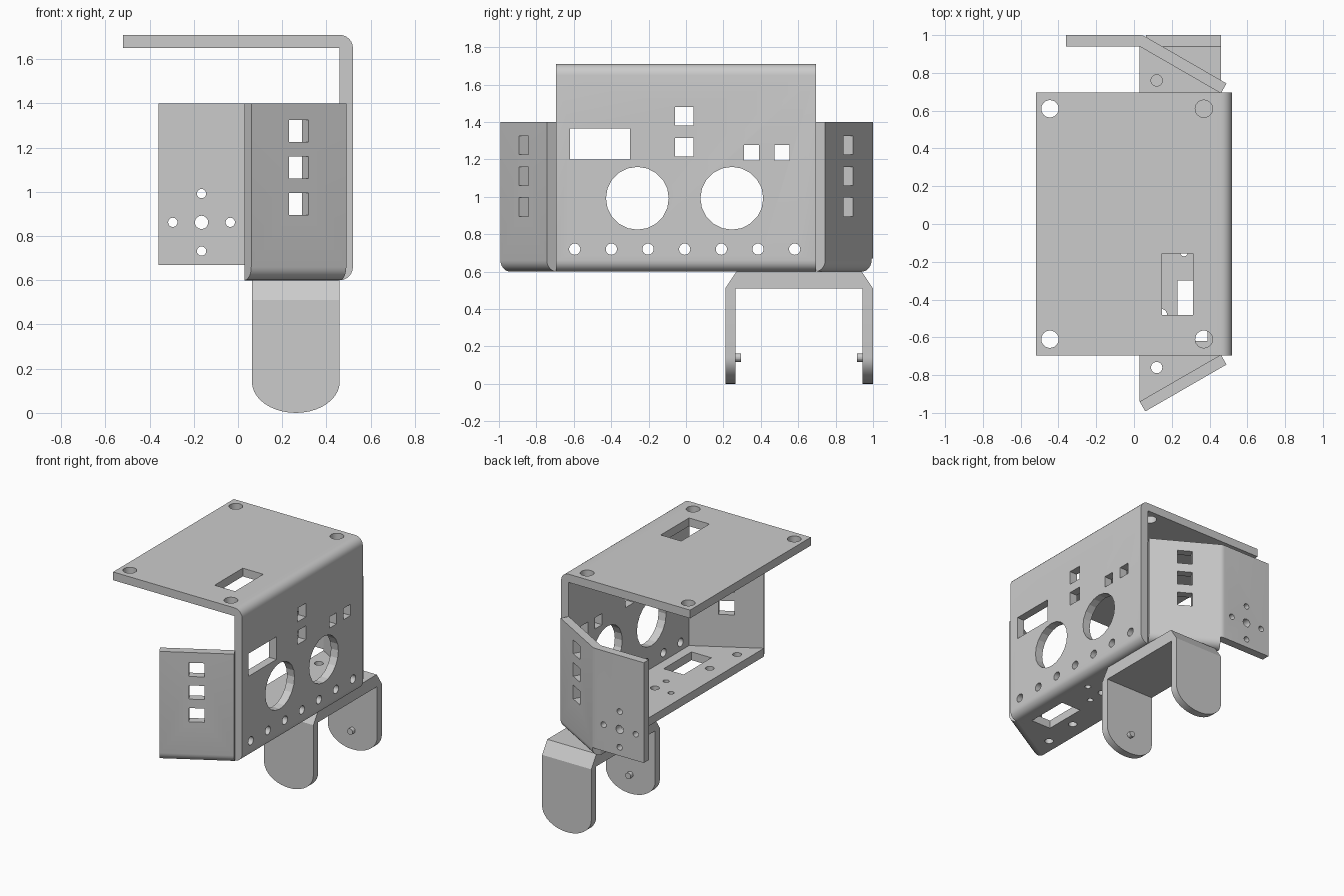
import bpy, bmesh
from math import sin, cos, pi
from mathutils import Vector as V

if "Cube" in bpy.data.objects:
    bpy.data.objects.remove(bpy.data.objects["Cube"])

X, Y, Z = V((1, 0, 0)), V((0, 1, 0)), V((0, 0, 1))
T = 0.06  # sheet thickness


def add_prism(bm, pts, vec):
    """Extrude a planar outline along vec."""
    a = [bm.verts.new(p) for p in pts]
    b = [bm.verts.new(p + vec) for p in pts]
    bm.faces.new(a)
    bm.faces.new(b[::-1])
    for i in range(len(a)):
        j = (i + 1) % len(a)
        bm.faces.new((a[j], a[i], b[i], b[j]))


def make(name, prisms):
    bm = bmesh.new()
    for pts, vec in prisms:
        add_prism(bm, pts, vec)
    bmesh.ops.recalc_face_normals(bm, faces=bm.faces)
    me = bpy.data.meshes.new(name)
    bm.to_mesh(me)
    bm.free()
    ob = bpy.data.objects.new(name, me)
    bpy.context.collection.objects.link(ob)
    return ob


def finish(ob):
    bpy.ops.object.select_all(action='DESELECT')
    bpy.context.view_layer.objects.active = ob
    ob.select_set(True)
    for m in list(ob.modifiers):
        bpy.ops.object.modifier_apply(modifier=m.name)
    bpy.ops.object.shade_smooth_by_angle(angle=0.3)


def cut(ob, holes):
    tool = make("hole_cutter", holes)
    tool.hide_render = True
    m = ob.modifiers.new("holes", 'BOOLEAN')
    m.operation, m.solver, m.object = 'DIFFERENCE', 'EXACT', tool
    finish(ob)
    bpy.data.objects.remove(tool)


def arc(cx, cy, r, a0, a1, n=6):
    return [(cx + r * cos(a0 + (a1 - a0) * i / n),
             cy + r * sin(a0 + (a1 - a0) * i / n)) for i in range(n + 1)]


def round_hole(c, u, v, r, depth=0.2, n=24):
    w = u.cross(v) * depth
    return ([c - w / 2 + u * x + v * y for x, y in arc(0, 0, r, 0, 2 * pi, n)[:-1]], w)


def rect_hole(c, u, v, a, b, depth=0.2):
    w = u.cross(v) * depth
    return ([c - w / 2 + u * i * a / 2 + v * j * b / 2
             for i, j in ((-1, -1), (1, -1), (1, 1), (-1, 1))], w)


def cross_holes(c, u, v):
    """Hub hole with four screw holes around it."""
    return [round_hole(c, u, v, 0.03)] + [
        round_hole(c + d * 0.13, u, v, 0.021) for d in (u, -u, v, -v)]


# Main C-shaped sheet: roof, upright panel and floor
prof = ([(-0.52, 1.71)] + arc(0.46, 1.65, T, pi / 2, 0) + arc(0.46, 0.66, T, 0, -pi / 2)
        + [(0.03, 0.60), (0.03, 0.66), (0.46, 0.66), (0.46, 1.65), (-0.52, 1.65)])
shell = make("main_shell", [([V((x, -0.695, z)) for x, z in prof], Y * 1.39)])
P = lambda y, z: V((0.49, y, z))
R = lambda x, y: V((x, y, 1.68))
F = lambda x, y: V((x, y, 0.63))
holes = [rect_hole(P(-0.46, 1.282), Y, Z, 0.32, 0.165)]
holes += [rect_hole(P(-0.01, z), Y, Z, 0.1, 0.1) for z in (1.43, 1.265)]
holes += [rect_hole(P(y, 1.235), Y, Z, 0.082, 0.082) for y in (0.35, 0.513)]
holes += [round_hole(P(y, 0.992), Y, Z, 0.168, n=20) for y in (-0.26, 0.245)]
holes += [round_hole(P(-0.595 + 0.196 * i, 0.72), Y, Z, 0.03, 0.09) for i in range(7)]
holes += [round_hole(R(x, y), X, Y, 0.046) for x in (-0.445, 0.37) for y in (-0.61, 0.61)]
holes += [rect_hole(R(0.23, -0.318), X, Y, 0.165, 0.325),
          rect_hole(F(0.31, -0.46), X, Y, 0.16, 0.32, 0.1),
          round_hole(F(0.145, -0.48), X, Y, 0.03, 0.1)]
holes += cross_holes(F(0.265, -0.02), X, Y)
cut(shell, holes)

# Angled side walls with a rounded fold into triangular floor ears
for s, side in ((-1, "left"), (1, "right")):
    a, b = V((0.46, 0.692 * s, 0)), V((0.03, 0.94 * s, 0))
    n = V((0.5, 0.866 * s, 0))
    d = (b - a).normalized()
    fold = [(0, 0.6)] + arc(0, 0.66, T, -pi / 2, 0)[1:] + [(T, 1.4), (0, 1.4)]
    wall = make(side + "_wall", [([a + n * p + Z * z for p, z in fold], b - a)])
    cut(wall, [rect_hole((a + b) / 2 + n * T / 2 + Z * z, d, Z, 0.104, 0.1)
               for z in (1.275, 1.11, 0.945)])
    ear = make(side + "_floor_ear", [([a + Z * 0.6, b + Z * 0.6,
                                       V((0.03, 0.692 * s, 0.6))], Z * T)])
    cut(ear, [round_hole(F(0.12, 0.76 * s), X, Y, 0.03)])

# Rear mounting plate folded from the right wall
outline = [(-0.36, 0.94), (0.03, 0.94)] + arc(0.03, 0.94, T, pi / 3, pi / 2, 4) + [(-0.36, 1.0)]
plate = make("mounting_plate", [([V((x, y, 0.67)) for x, y in outline], Z * 0.73)])
cut(plate, cross_holes(V((-0.165, 0.97, 0.862)), X, Z))

# Fork bracket below: chamfered bridge and two round-ended legs
bridge = [(0.21, 0.51), (0.27, 0.6), (0.94, 0.6), (1.0, 0.51)]
make("fork_bridge", [([V((0.063, y, z)) for y, z in bridge], X * 0.397)])
for y0, peg_y, side in ((0.21, 0.255, "inner"), (0.945, 0.915, "outer")):
    tongue = [(0.063, 0.51)] + [(x, 0.14 + (z - 0.14) * 0.14 / 0.1985)
              for x, z in arc(0.2615, 0.14, 0.1985, pi, 2 * pi, 20)] + [(0.46, 0.51)]
    leg = make(side + "_fork_leg", [([V((x, y0, z)) for x, z in tongue], Y * 0.055)])
    finish(leg)
    peg = make(side + "_pivot_peg", [([V((x, peg_y, z)) for x, z in
               arc(0.2615, 0.14, 0.022, 0, 2 * pi, 16)[:-1]], Y * 0.04)])
    finish(peg)
